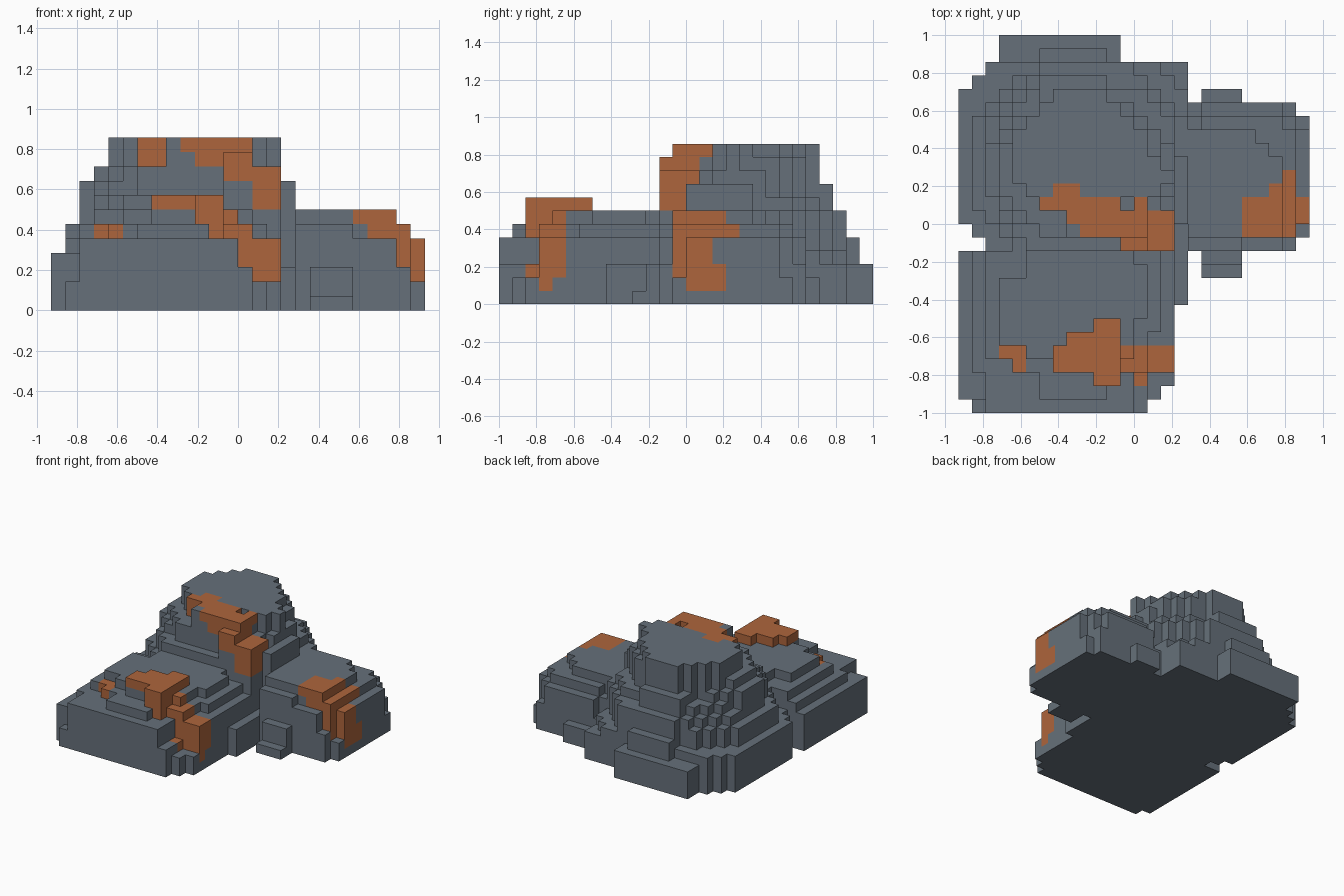
import bpy
import bmesh

if "Cube" in bpy.data.objects:
    bpy.data.objects.remove(bpy.data.objects["Cube"])

U = 1 / 14  # edge length of one block


def make_material(name, color):
    mat = bpy.data.materials.new(name)
    mat.use_nodes = True
    mat.diffuse_color = (*color, 1)
    bsdf = mat.node_tree.nodes["Principled BSDF"]
    bsdf.inputs["Base Color"].default_value = (*color, 1)
    bsdf.inputs["Roughness"].default_value = 0.9
    return mat


STONE = make_material("slate_grey", (0.133, 0.163, 0.195))
RUST = make_material("rust_orange", (0.42, 0.13, 0.045))

ground = {}  # height of the column of blocks in every grid cell
rust = {}    # range of heights where a column is rust-coloured


def tier(h, x0, x1, y0, y1, cut=0):
    """Raise a rectangle to height h, its corners stepped off by cut cells."""
    for x in range(x0, x1):
        for y in range(y0, y1):
            if min(x - x0, x1 - 1 - x) + min(y - y0, y1 - 1 - y) >= cut:
                ground[x, y] = max(ground.get((x, y), 0), h)


def stain(z, x0, x1, y0, y1, top=12):
    """Colour the blocks of a rectangle from height z up to top."""
    for x in range(x0, x1):
        for y in range(y0, y1):
            rust[x, y] = range(z, top)


def quad(bm, corners, is_rust):
    face = bm.faces.new([bm.verts.new([c * U for c in p]) for p in corners])
    face.material_index = int(is_rust)


def build_mound(name, cells):
    bm = bmesh.new()
    for x, y in cells:
        h, stained = ground[x, y], rust.get((x, y), ())
        X, Y = x + 1, y + 1
        quad(bm, [(x, y, h), (X, y, h), (X, Y, h), (x, Y, h)], h - 1 in stained)
        quad(bm, [(x, y, 0), (x, Y, 0), (X, Y, 0), (X, y, 0)], False)
        # Walls only where the neighbouring column is lower
        for side, p, q in (((X, y), (X, y), (X, Y)), ((x - 1, y), (x, Y), (x, y)),
                           ((x, Y), (X, Y), (x, Y)), ((x, y - 1), (x, y), (X, y))):
            for z in range(ground.get(side, 0), h):
                quad(bm, [(*p, z), (*q, z), (*q, z + 1), (*p, z + 1)], z in stained)

    # Merge blocks into large flat faces
    bmesh.ops.remove_doubles(bm, verts=bm.verts[:], dist=0.001)
    bmesh.ops.dissolve_limit(bm, angle_limit=0.02, verts=bm.verts[:],
                             edges=bm.edges[:], delimit={'MATERIAL'})
    mesh = bpy.data.meshes.new(name)
    bm.to_mesh(mesh)
    bm.free()
    mesh.materials.append(STONE)
    mesh.materials.append(RUST)
    bpy.context.collection.objects.link(bpy.data.objects.new(name, mesh))


# Tall back mound: skirt, middle steps, summit
tier(3, -10, -1, -2, 14)
tier(3, -4, 4, -2, 12)
tier(4, -13, 4, -2, 12, 2)
tier(5, -7, -2, -2, 13)
tier(6, -12, 4, -2, 11, 3)
tier(7, -11, 4, -2, 12, 4)
tier(8, -10, 3, -2, 10, 2)
tier(9, -11, 3, 0, 8, 2)
tier(9, -7, -2, 0, 11)
tier(9, 3, 4, 0, 5)
tier(10, -10, 3, -1, 9, 3)
tier(11, -9, 2, 1, 9, 2)
tier(12, -9, 1, 1, 9, 2)
# ledges of the summit
tier(12, -6, -2, 8, 10)
tier(12, -2, 3, 1, 6, 2)
tier(12, -5, 1, -1, 1)
tier(11, -1, 1, -2, -1)
tier(10, 1, 3, -2, 1)
# spill from the summit
stain(10, -7, -5, 1, 2)
stain(11, -6, -4, 2, 3)
stain(11, -5, 1, 0, 2)
stain(11, -4, -3, -1, 0)
stain(10, -3, 1, -1, 1)
stain(9, -1, 1, -2, -1)
stain(7, 1, 3, -2, 1)

# Low front mound: skirt, steps, cap
tier(2, -12, 3, -14, -2, 2)
tier(2, -12, 1, -14, -2)
tier(3, -11, 1, -14, -2)
tier(3, 3, 4, -6, -2)
tier(4, -13, 0, -13, -2)
tier(5, -11, 0, -14, -2)
tier(5, -12, 3, -11, -2)
tier(6, -11, 1, -10, -2)
tier(6, -9, 1, -11, -2)
tier(6, -7, -2, -13, -2)
tier(6, 1, 2, -8, -2)
tier(7, -10, 0, -9, -4)
tier(7, -8, 0, -10, -2)
tier(7, -8, 1, -7, -3)
tier(8, -6, -1, -11, -9)
tier(8, -5, -1, -9, -8)
tier(8, -3, -1, -12, -7)
# cap colour and trickle
stain(7, -6, -1, -11, -9)
stain(7, -5, -1, -9, -8)
stain(6, -3, -1, -12, -7)
stain(5, -2, -1, -12, -11)
stain(3, -1, 1, -11, -9)
stain(2, 1, 3, -11, -9)
stain(1, 2, 3, -11, -10)
stain(2, 0, 1, -12, -11)
stain(5, -10, -8, -10, -9)
stain(5, -9, -8, -11, -10)

# Flat-topped side mound: skirt, steps, top
tier(3, 4, 12, -2, 9)
tier(2, 12, 13, -1, 8)
tier(3, 12, 13, 0, 7)
tier(5, 3, 13, -2, 9, 2)
tier(6, 4, 8, -2, 7)
tier(6, 4, 12, -1, 8, 1)
tier(6, 11, 12, -1, 0)
tier(7, 2, 11, -1, 7, 2)
tier(7, 8, 11, -1, 2)
# bumps at both ends
tier(2, 5, 8, 9, 10)
tier(3, 5, 8, -3, -2)
tier(1, 5, 8, -4, -3)
# spill over the corner
stain(6, 8, 9, -1, 2)
stain(5, 9, 12, -1, 2)
stain(2, 11, 12, -1, 0)
stain(5, 10, 12, 2, 3)
stain(5, 11, 12, 3, 4)
stain(1, 12, 13, 0, 2)
stain(1, 12, 13, 2, 3, 3)

# Split the terrain into its three mounds
build_mound("side_mound", [c for c in ground if c[0] >= 4])
build_mound("back_mound", [c for c in ground if c[0] < 4 and c[1] >= -2])
build_mound("front_mound", [c for c in ground if c[0] < 4 and c[1] < -2])
